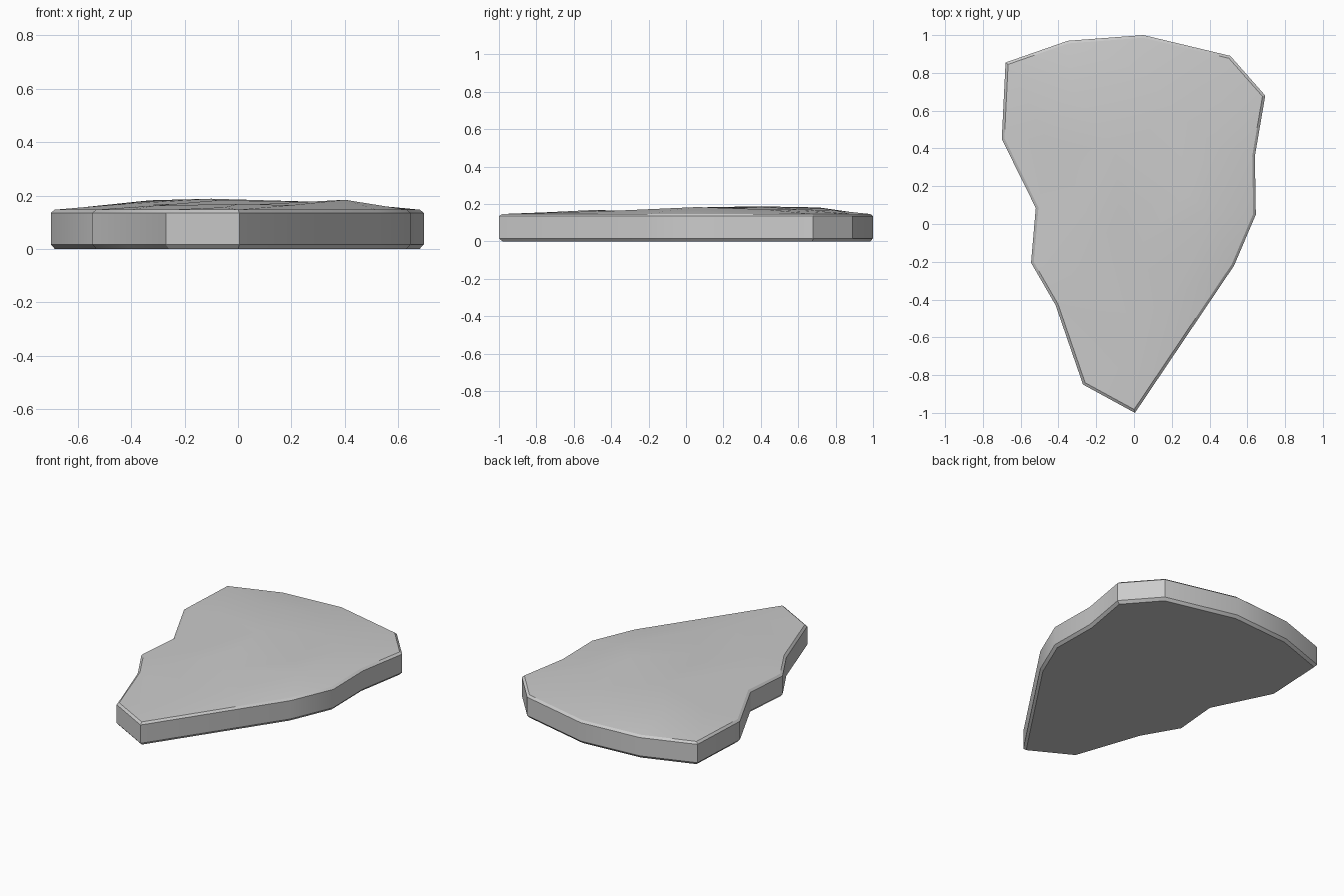
import bpy, bmesh, math
from mathutils import Vector
from mathutils.geometry import delaunay_2d_cdt

if "Cube" in bpy.data.objects:
    bpy.data.objects.remove(bpy.data.objects["Cube"])

# outline of the slab seen from above, counter-clockwise
OUTLINE = [(0.005, -1.0), (0.53, -0.22), (0.645, 0.05), (0.64, 0.36), (0.695, 0.68),
           (0.51, 0.89), (0.05, 1.0), (-0.35, 0.97), (-0.68, 0.855), (-0.70, 0.45),
           (-0.52, 0.085), (-0.545, -0.205), (-0.415, -0.43), (-0.27, -0.85)]
# gentle bumps on the worn top face
BUMPS = [(-0.33, 0.71, 0.182), (-0.10, 0.38, 0.188), (0.40, 0.06, 0.184), (0.28, 0.16, 0.177),
         (0.20, -0.39, 0.164), (0.0, -0.50, 0.168), (-0.25, 0.10, 0.168), (0.22, 0.60, 0.172),
         (0.0, -0.15, 0.163), (-0.30, -0.28, 0.163), (0.05, 0.80, 0.166), (0.42, 0.42, 0.172),
         (-0.08, 0.06, 0.182), (-0.05, -0.75, 0.156), (-0.46, 0.45, 0.166)]


def inset(points, d):
    """Move every edge of a closed polygon inwards by d."""
    pts = [Vector(p) for p in points]
    out = []
    for i, p in enumerate(pts):
        a = (p - pts[i - 1]).normalized()
        b = (pts[(i + 1) % len(pts)] - p).normalized()
        na, nb = Vector((-a.y, a.x)), Vector((-b.y, b.x))
        out.append(p + (na + nb) * d / (1 + na.dot(nb)))
    return out


bm = bmesh.new()
n = len(OUTLINE)

# side wall with chamfers at the bottom and top
profile = [(0.015, 0.0), (0.0, 0.017), (0.0, 0.135), (0.014, 0.147)]
rings = [[bm.verts.new((p.x, p.y, z)) for p in inset(OUTLINE, d)] for d, z in profile]
for low, high in zip(rings, rings[1:]):
    for i in range(n):
        j = (i + 1) % n
        bm.faces.new((low[i], low[j], high[j], high[i]))

# flat underside
bm.faces.new(list(reversed(rings[0])))

# uneven top, triangulated between the rim and the bumps
top = rings[-1] + [bm.verts.new(b) for b in BUMPS]
flat = [v.co.xy for v in top]
_, _, tris, source, _, _ = delaunay_2d_cdt(flat, [], [list(range(n))], 1, 1e-5)
for tri in tris:
    bm.faces.new([top[source[k][0]] for k in tri])

bmesh.ops.recalc_face_normals(bm, faces=bm.faces)
mesh = bpy.data.meshes.new("stone_slab")
bm.to_mesh(mesh)
bm.free()
slab = bpy.data.objects.new("stone_slab", mesh)
bpy.context.collection.objects.link(slab)
bpy.context.view_layer.objects.active = slab
slab.select_set(True)
bpy.ops.object.shade_smooth_by_angle(angle=math.radians(30))
